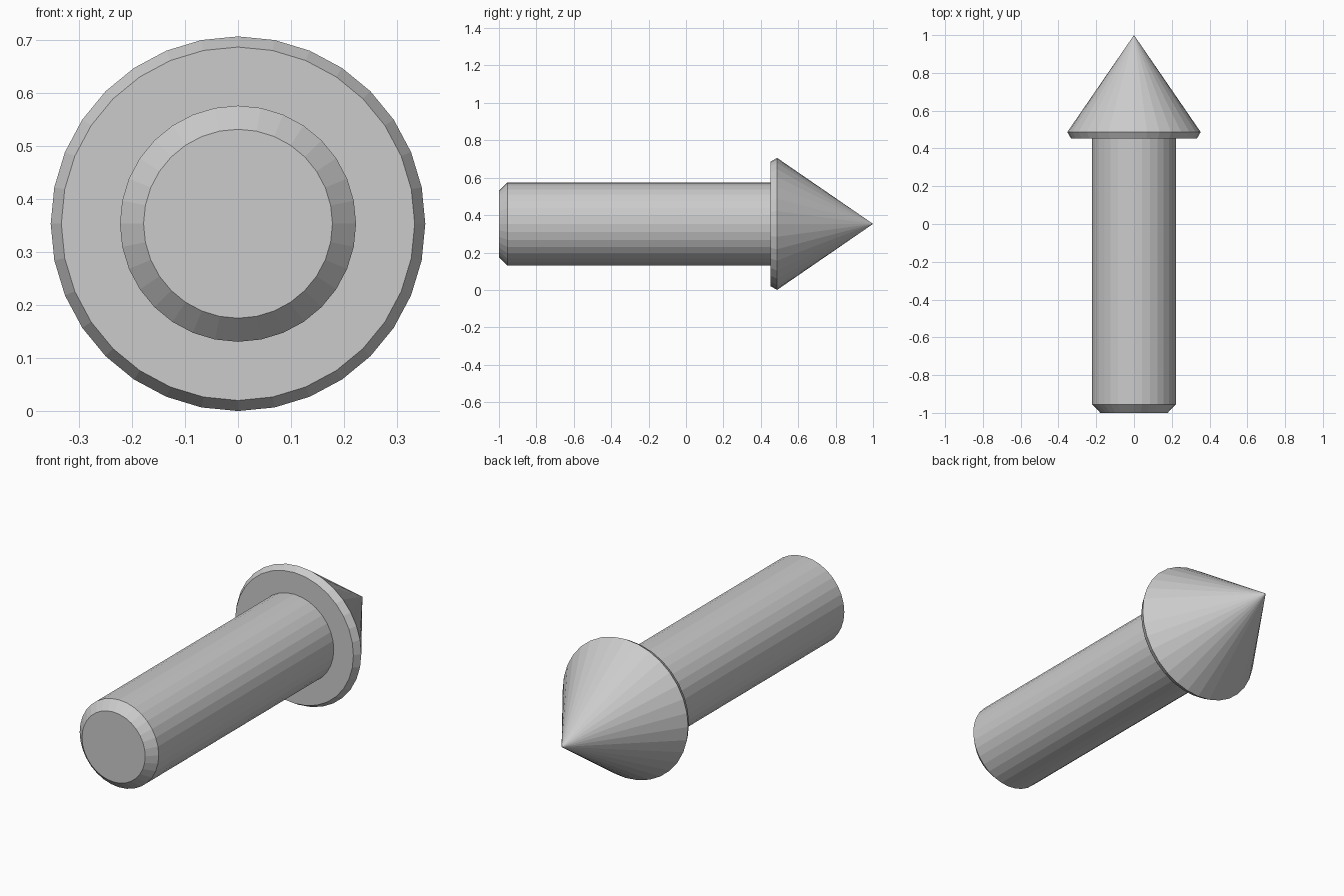
import bpy
import bmesh
from math import sin, cos, tau

if "Cube" in bpy.data.objects:
    bpy.data.objects.remove(bpy.data.objects["Cube"])

SIDES = 32
AXIS_Z = 0.353


def lathe(name, profile):
    """Turn a (radius, y) profile around the lengthwise axis, with flat facets."""
    bm = bmesh.new()
    rings = []
    for r, y in profile:
        if r == 0:
            rings.append([bm.verts.new((0, y, 0))] * SIDES)
        else:
            rings.append([bm.verts.new((r * sin(tau * i / SIDES), y, r * cos(tau * i / SIDES)))
                          for i in range(SIDES)])
    for a, b in zip(rings, rings[1:]):
        for i in range(SIDES):
            j = (i + 1) % SIDES
            corners = list(dict.fromkeys((a[i], a[j], b[j], b[i])))
            bm.faces.new(corners)
    # Close the flat blunt end where the profile starts on a full disc
    if profile[0][1] == -1:
        bm.faces.new(rings[0])
    bmesh.ops.recalc_face_normals(bm, faces=bm.faces)
    # Open rings can flip: make the outermost faces point away from the axis
    side = max(bm.faces, key=lambda f: abs(f.normal.x))
    if side.normal.x * side.calc_center_median().x < 0:
        bmesh.ops.reverse_faces(bm, faces=bm.faces)
    mesh = bpy.data.meshes.new(name)
    bm.to_mesh(mesh)
    bm.free()
    obj = bpy.data.objects.new(name, mesh)
    obj.location.z = AXIS_Z
    bpy.context.collection.objects.link(obj)
    return obj


# Shaft with a chamfered blunt end
lathe("shaft", [(0.178, -1), (0.2225, -0.955), (0.2225, 0.452)])

# Conical head with a bevelled rim, its back face meeting the shaft
lathe("arrow_head", [(0.2225, 0.452), (0.333, 0.452), (0.353, 0.487), (0, 1)])
